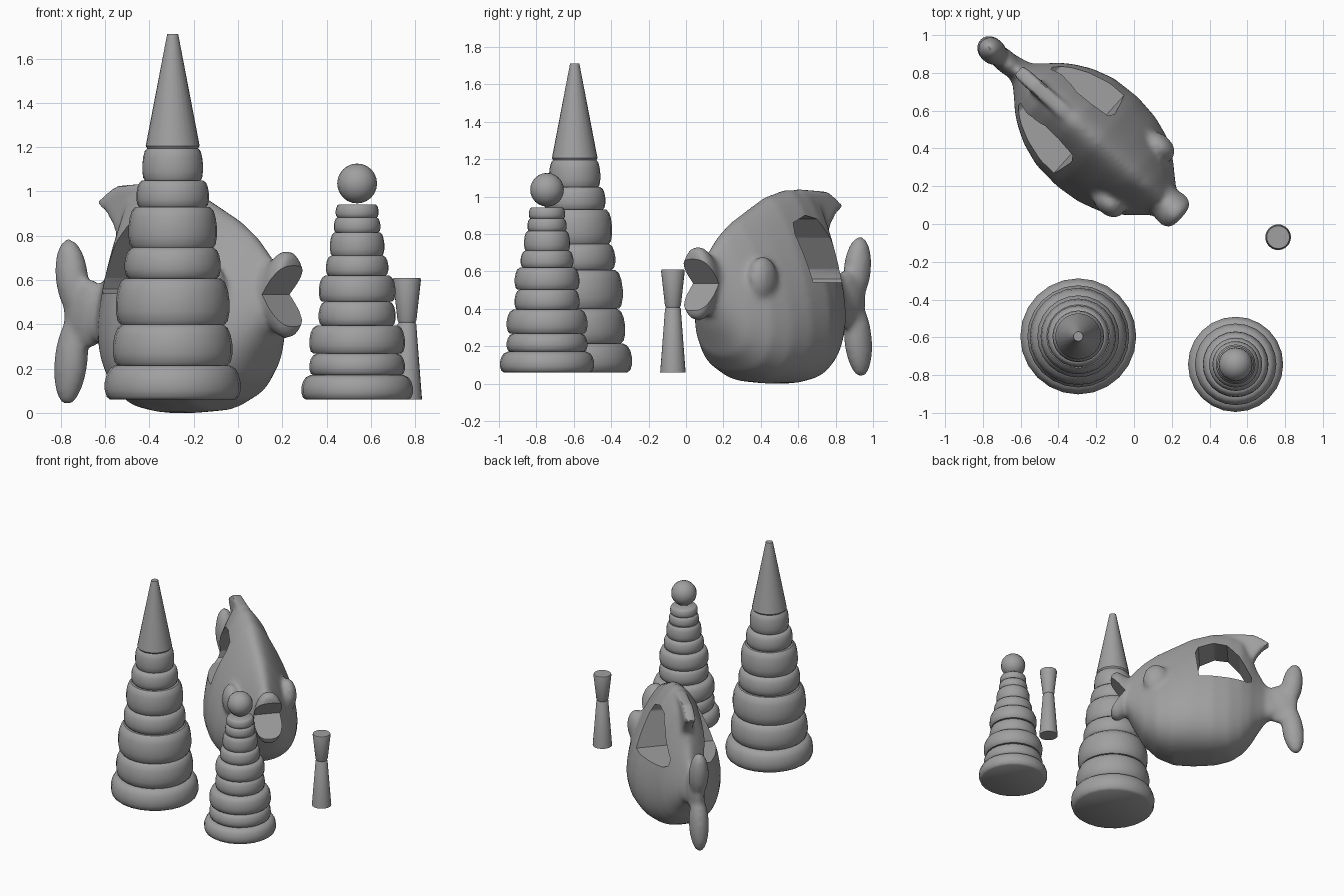
import bpy, bmesh, math
from mathutils import Matrix, Vector

cube = bpy.data.objects.get("Cube")
if cube:
    bpy.data.objects.remove(cube)

grey = bpy.data.materials.new("plain grey")
grey.use_nodes = True
grey.diffuse_color = (0.35, 0.35, 0.35, 1)
grey.node_tree.nodes["Principled BSDF"].inputs["Base Color"].default_value = (0.35, 0.35, 0.35, 1)


def smooth(ob, angle=40):
    bpy.ops.object.select_all(action="DESELECT")
    ob.select_set(True)
    bpy.context.view_layer.objects.active = ob
    bpy.ops.object.shade_smooth_by_angle(angle=math.radians(angle))


def finish(name, bm, loc=(0, 0, 0)):
    bmesh.ops.recalc_face_normals(bm, faces=bm.faces)
    mesh = bpy.data.meshes.new(name)
    bm.to_mesh(mesh)
    bm.free()
    mesh.materials.append(grey)
    ob = bpy.data.objects.new(name, mesh)
    bpy.context.collection.objects.link(ob)
    ob.location = loc
    smooth(ob)
    return ob


def skin(bm, loops):
    """Bridge closed loops of points and cap both ends."""
    rows = [[bm.verts.new(p) for p in loop] for loop in loops]
    n = len(rows[0])
    for a, b in zip(rows, rows[1:]):
        for i in range(n):
            j = (i + 1) % n
            bm.faces.new((a[i], a[j], b[j], b[i]))
    bm.faces.new(rows[0])
    bm.faces.new(rows[-1])


def lathe(name, profile, x, y, sides=24):
    bm = bmesh.new()
    turns = [math.tau * i / sides for i in range(sides)]
    skin(bm, [[(r * math.cos(t), r * math.sin(t), z) for t in turns] for r, z in profile])
    return finish(name, bm, (x, y, 0))


def stack(name, x, y, radii, levels):
    """Stacked rounded rings, narrowing a little to the top."""
    shape = [(0.92, 0), (0.97, 0.08), (1, 0.28), (1, 0.5), (0.97, 0.74), (0.92, 0.91), (0.84, 1)]
    for i, r in enumerate(radii):
        low, high = levels[i], levels[i + 1]
        lathe(f"{name}_ring_{i + 1}", [(r * a, low + (high - low) * b) for a, b in shape], x, y)


# Tall stacking tower with cone tip
stack("tall_tower", -0.295, -0.595,
      [0.307, 0.27, 0.257, 0.217, 0.2, 0.164, 0.137],
      [0.06, 0.215, 0.4, 0.608, 0.747, 0.93, 1.05, 1.195])
lathe("tall_tower_cone", [(0.112, 1.19), (0.122, 1.205), (0.025, 1.71)], -0.295, -0.595)

# Short stacking tower with ball tip
stack("short_tower", 0.538, -0.743,
      [0.252, 0.216, 0.216, 0.174, 0.173, 0.141, 0.123, 0.105, 0.097],
      [0.06, 0.17, 0.268, 0.395, 0.503, 0.62, 0.71, 0.815, 0.883, 0.942])
bm = bmesh.new()
bmesh.ops.create_uvsphere(bm, u_segments=16, v_segments=12, radius=0.09)
finish("short_tower_ball", bm, (0.538, -0.743, 1.036))

# Peg: tapered foot, narrow neck and flared head
lathe("peg_foot", [(0.068, 0.06), (0.042, 0.4), (0.036, 0.41)], 0.763, -0.07)
lathe("peg_head", [(0.036, 0.405), (0.043, 0.42), (0.063, 0.6), (0.06, 0.61)], 0.763, -0.07)

# Fish, modelled with its mouth towards +x
fish = bmesh.new()


def loft(stations, taper, boxy):
    """Sections of (station, bottom, top, half width), slimmer to the top, fuller below."""
    loops = []
    for u, lo, hi, w in stations:
        loop = []
        for i in range(48):
            c, s = math.cos(math.tau * i / 48), math.sin(math.tau * i / 48)
            wide = math.copysign(abs(c) ** (boxy if s < 0 else 1), c)
            loop.append((u, w * wide * (1 - taper * s), (lo + hi) / 2 + (hi - lo) / 2 * s))
        loops.append(loop)
    skin(fish, loops)


def blob(u, v, z, size, tilt=0):
    m = (Matrix.Translation((u, v, z)) @ Matrix.Rotation(math.radians(tilt), 4, "Y")
         @ Matrix.Diagonal(Vector(size)).to_4x4())
    bmesh.ops.create_uvsphere(fish, u_segments=24, v_segments=16, radius=1, matrix=m)


def plate(bm, outline, half):
    skin(bm, [[(u, v, z) for u, z in outline] for v in (-half, half)])


# Body and flared lips
loft([(-0.56, 0.35, 0.55, 0.045), (-0.46, 0.3, 0.61, 0.065), (-0.4, 0.22, 0.73, 0.115),
      (-0.35, 0.14, 0.86, 0.16), (-0.29, 0.07, 0.99, 0.2), (-0.2, 0.02, 1.03, 0.245),
      (-0.08, 0.0, 1.04, 0.28), (0.08, 0.0, 1.0, 0.29), (0.22, 0.01, 0.93, 0.275),
      (0.34, 0.06, 0.87, 0.24), (0.44, 0.15, 0.8, 0.18), (0.52, 0.29, 0.72, 0.115),
      (0.58, 0.42, 0.64, 0.07)], 0.45, 0.8)
loft([(0.48, 0.4, 0.66, 0.08), (0.56, 0.38, 0.69, 0.09), (0.62, 0.335, 0.735, 0.105),
      (0.66, 0.34, 0.73, 0.105), (0.68, 0.37, 0.7, 0.085)], 0, 0.9)

# Tail lobes, back fin and eyes
blob(-0.57, -0.01, 0.45, (0.13, 0.06, 0.16))
blob(-0.655, -0.015, 0.61, (0.078, 0.07, 0.18), -8)
blob(-0.66, -0.015, 0.24, (0.08, 0.07, 0.21), 8)
plate(fish, [(-0.15, 1.04), (-0.38, 1.025), (-0.5, 0.95), (-0.44, 0.91), (-0.4, 0.86),
             (-0.37, 0.8), (-0.15, 0.85)], 0.04)
for side in (-1, 1):
    blob(0.34, side * 0.2, 0.56, (0.095, 0.065, 0.12))
body = finish("fish_can", fish)


def modify(kind, **settings):
    bpy.context.view_layer.objects.active = body
    mod = body.modifiers.new(kind.lower(), kind)
    for key, value in settings.items():
        setattr(mod, key, value)
    bpy.ops.object.modifier_apply(modifier=mod.name)


def cut(name, outline):
    """Cut a straight opening through both sides of the fish."""
    bm = bmesh.new()
    plate(bm, outline, 0.5)
    tool = finish(name, bm)
    tool.hide_render = True
    modify("BOOLEAN", object=tool, operation="DIFFERENCE", solver="EXACT")
    bpy.data.objects.remove(tool)


modify("REMESH", mode="VOXEL", voxel_size=0.016)
modify("SMOOTH", factor=0.5, iterations=10)

# Handle opening and open mouth
cut("handle_cutter", [(0.02, 0.54), (0.05, 0.8), (0.03, 0.86), (-0.08, 0.9), (-0.18, 0.88),
                      (-0.27, 0.78), (-0.36, 0.61), (-0.36, 0.56), (-0.33, 0.54)])
cut("mouth_cutter", [(0.57, 0.535), (0.73, 0.725), (0.73, 0.32)])
smooth(body, 35)
body.rotation_euler.z = math.radians(-42)
body.location = (-0.253, 0.489, 0)
